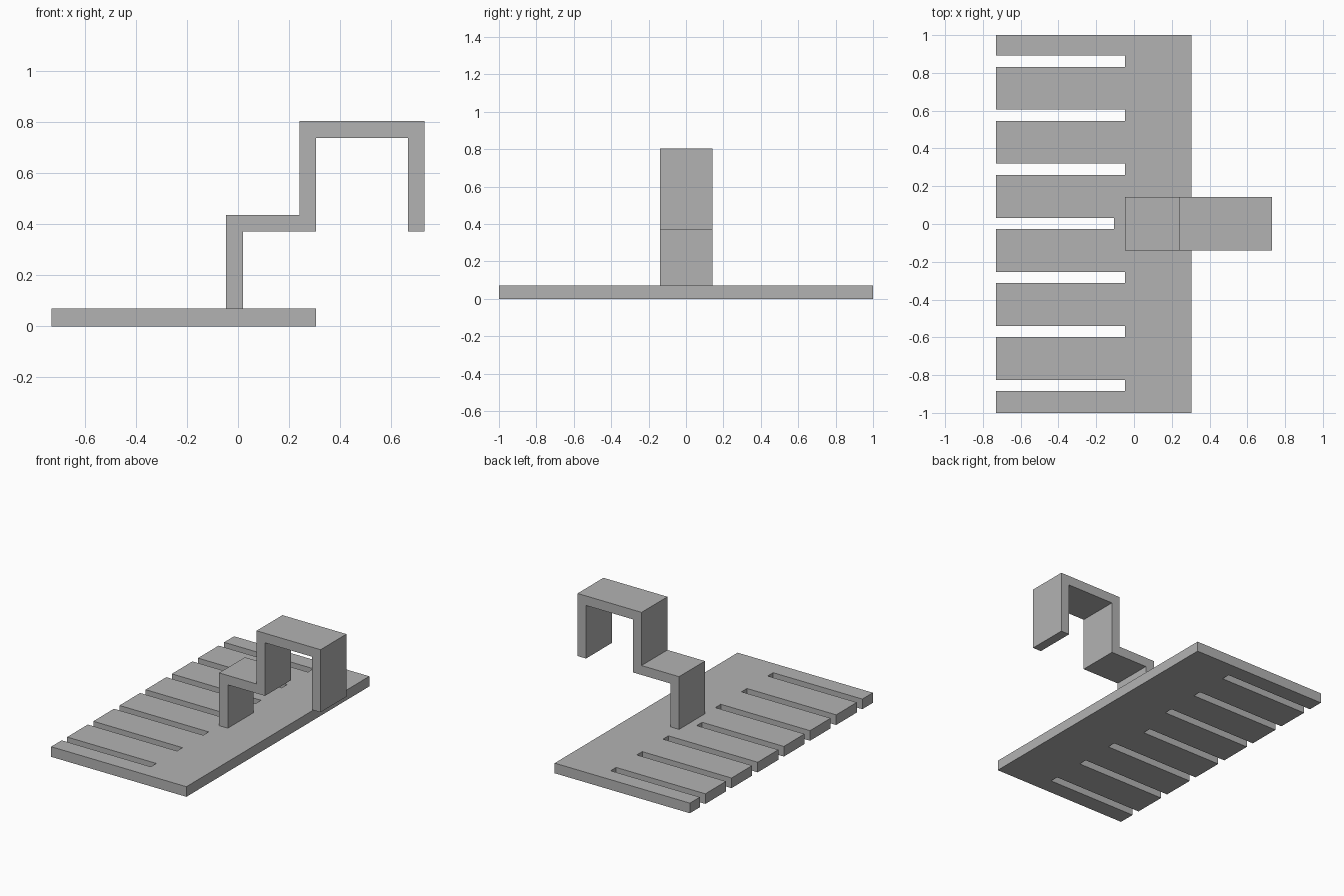
import bpy, bmesh
from mathutils import Vector

if "Cube" in bpy.data.objects:
    bpy.data.objects.remove(bpy.data.objects["Cube"])

grey = bpy.data.materials.new("light grey")
grey.diffuse_color = (0.45, 0.45, 0.45, 1)
grey.use_nodes = True
grey.node_tree.nodes["Principled BSDF"].inputs["Base Color"].default_value = grey.diffuse_color


def extrude_outline(name, points, direction):
    """Fill a closed outline and extrude it into a solid part."""
    bm = bmesh.new()
    face = bm.faces.new([bm.verts.new(p) for p in points])
    out = bmesh.ops.extrude_face_region(bm, geom=[face])
    moved = [v for v in out["geom"] if isinstance(v, bmesh.types.BMVert)]
    bmesh.ops.translate(bm, verts=moved, vec=Vector(direction))
    bmesh.ops.recalc_face_normals(bm, faces=bm.faces)
    mesh = bpy.data.meshes.new(name)
    bm.to_mesh(mesh)
    bm.free()
    mesh.materials.append(grey)
    obj = bpy.data.objects.new(name, mesh)
    bpy.context.collection.objects.link(obj)
    return obj


# Slotted plate: comb outline with seven slots open on the left edge
LEFT, RIGHT, THICK = -0.73, 0.305, 0.07
outline = [(RIGHT, -1), (RIGHT, 1), (LEFT, 1)]
for i in range(3, -4, -1):
    y = 0.003 + i * 0.286
    end = -0.105 if i == 0 else -0.047   # the middle slot stops short of the hook
    outline += [(LEFT, y + 0.03), (end, y + 0.03), (end, y - 0.03), (LEFT, y - 0.03)]
outline.append((LEFT, -1))
extrude_outline("slotted_plate", [(x, y, 0) for x, y in outline], (0, 0, THICK))

# Stepped hook: constant-thickness strip profile swept along y
profile = [(-0.047, THICK), (-0.047, 0.435), (0.24, 0.435), (0.24, 0.803),
           (0.73, 0.803), (0.73, 0.37), (0.665, 0.37), (0.665, 0.737),
           (0.305, 0.737), (0.305, 0.37), (0.02, 0.37), (0.02, THICK)]
extrude_outline("stepped_hook", [(x, -0.14, z) for x, z in profile], (0, 0.283, 0))
